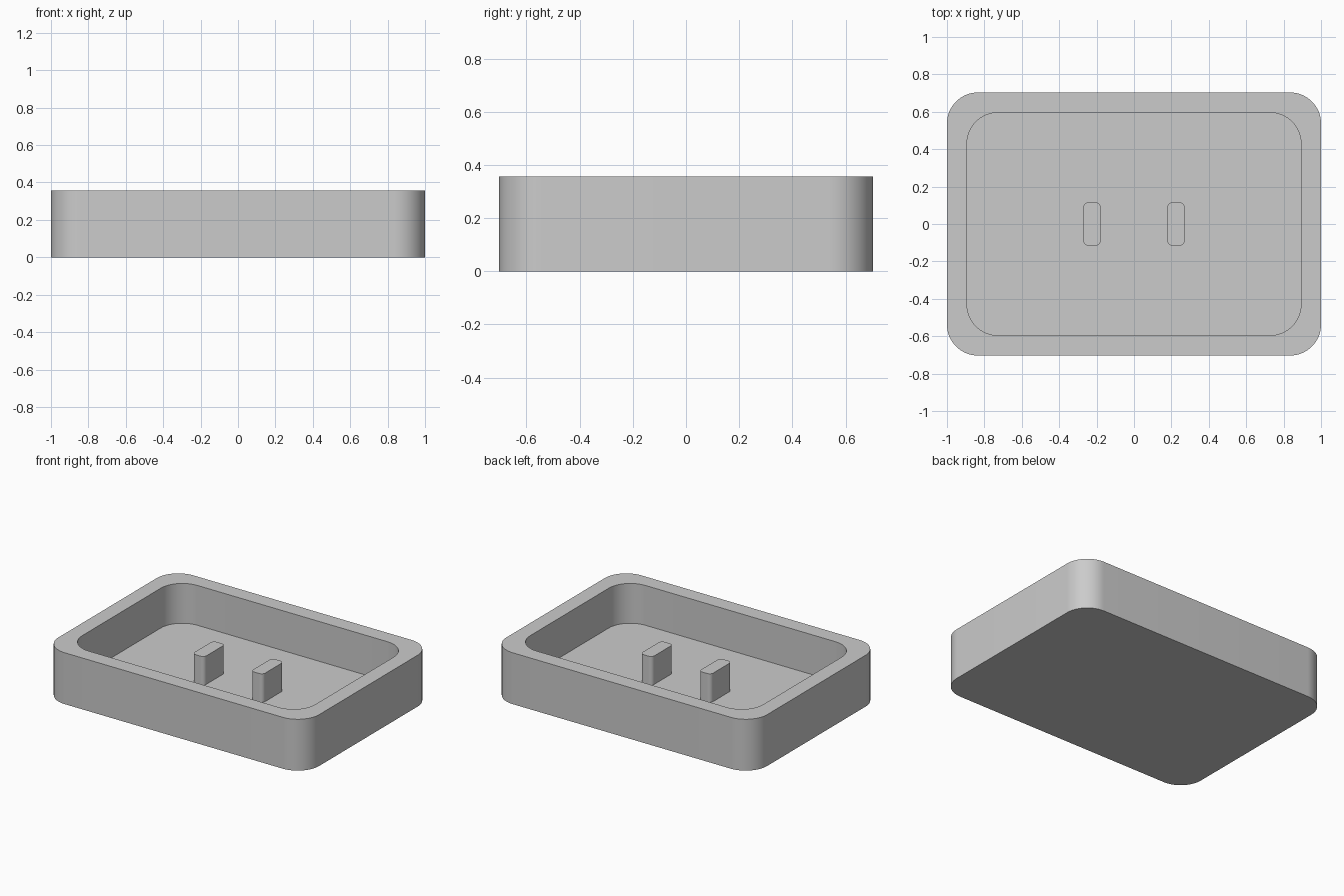
import bpy
import bmesh
from math import cos, sin, pi, radians

cube = bpy.data.objects.get("Cube")
if cube:
    bpy.data.objects.remove(cube, do_unlink=True)

grey = bpy.data.materials.new("light_grey")
grey.use_nodes = True
colour = (0.6, 0.6, 0.6, 1)
grey.diffuse_color = colour
grey.node_tree.nodes["Principled BSDF"].inputs["Base Color"].default_value = colour

CORNERS = ((1, 1), (-1, 1), (-1, -1), (1, -1))


def rounded_loop(bm, half_x, half_y, radius, z, steps=16):
    """Ring of vertices around a rounded rectangle."""
    ring = []
    for quarter, (sx, sy) in enumerate(CORNERS):
        for i in range(steps + 1):
            a = (quarter + i / steps) * pi / 2
            ring.append(bm.verts.new((sx * (half_x - radius) + radius * cos(a),
                                      sy * (half_y - radius) + radius * sin(a), z)))
    return ring


def make_part(name, loops, x=0):
    """Skin a stack of rounded loops and cap both ends."""
    bm = bmesh.new()
    rings = [rounded_loop(bm, *loop) for loop in loops]
    n = len(rings[0])
    for low, high in zip(rings, rings[1:]):
        for i in range(n):
            j = (i + 1) % n
            bm.faces.new((low[i], low[j], high[j], high[i]))
    bm.faces.new(rings[0][::-1])
    bm.faces.new(rings[-1])
    mesh = bpy.data.meshes.new(name)
    bm.to_mesh(mesh)
    bm.free()
    mesh.materials.append(grey)
    obj = bpy.data.objects.new(name, mesh)
    obj.location.x = x
    bpy.context.collection.objects.link(obj)
    bpy.ops.object.select_all(action='DESELECT')
    obj.select_set(True)
    bpy.context.view_layer.objects.active = obj
    bpy.ops.object.shade_smooth_by_angle(angle=radians(30))
    return obj


HEIGHT, FLOOR, POST_TOP = 0.356, 0.08, 0.277

# Open tray: outer wall, flat rim, inner wall and floor
make_part("tray", [(1, 0.703, 0.165, 0), (1, 0.703, 0.165, HEIGHT),
                   (0.893, 0.595, 0.165, HEIGHT), (0.893, 0.595, 0.165, FLOOR)])

# Pair of upright posts on the floor
for side, x in (("left", 0.225), ("right", -0.225)):
    make_part(side + "_post", [(0.046, 0.116, 0.027, FLOOR),
                               (0.046, 0.116, 0.027, POST_TOP)], x)
